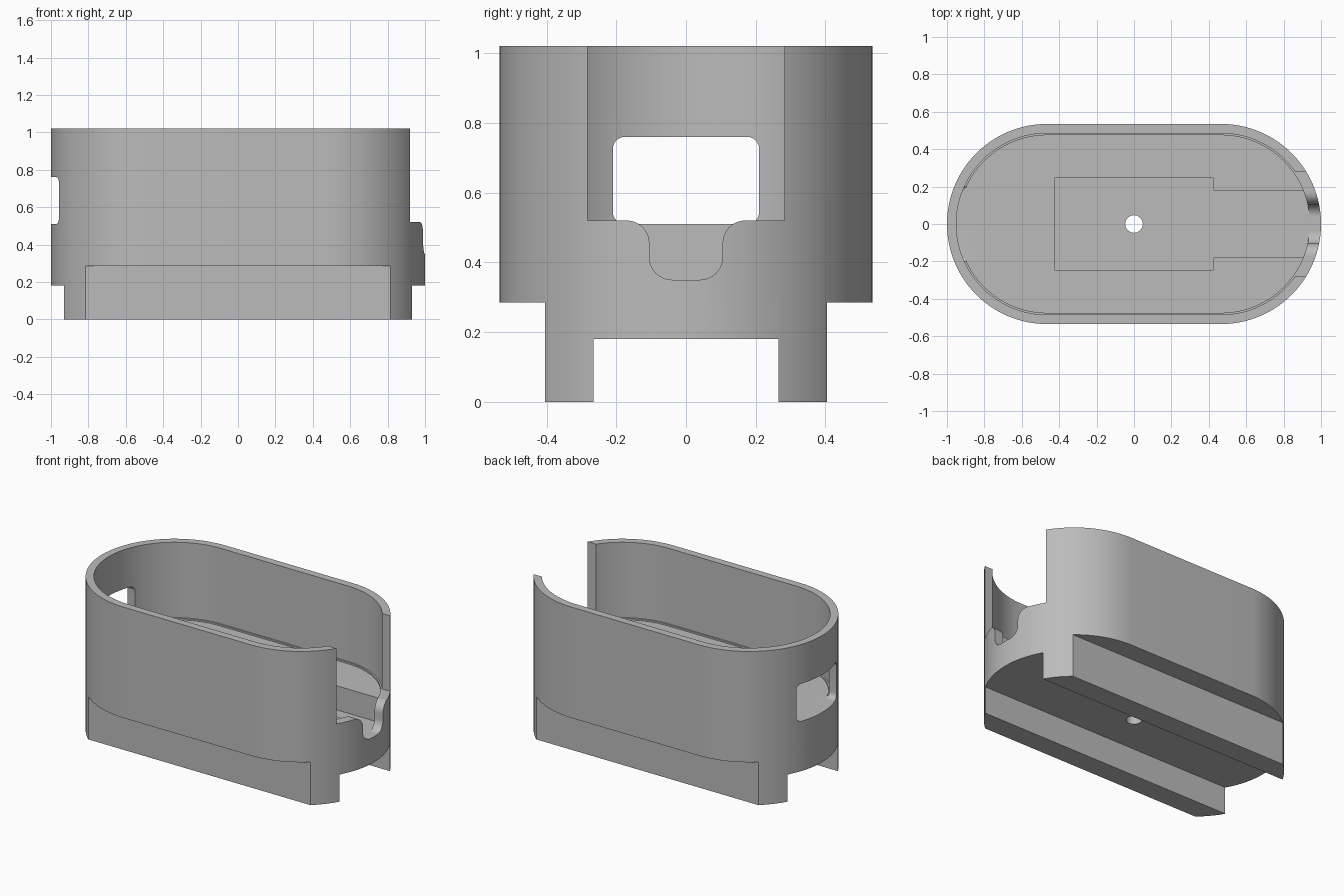
import bpy
import bmesh
from math import sin, cos, pi, asin
from mathutils import Vector

old = bpy.data.objects.get("Cube")
if old:
    bpy.data.objects.remove(old, do_unlink=True)

grey = bpy.data.materials.new("plain_grey")
grey.use_nodes = True
colour = (0.5, 0.5, 0.5, 1)
grey.diffuse_color = colour
grey.node_tree.nodes["Principled BSDF"].inputs["Base Color"].default_value = colour

CENTRE = 0.465      # centre of each rounded end
OUTER = 0.535       # outer end radius
FLOOR = 0.51
POCKET = 0.35


def arc(cx, cy, r, start, end, steps):
    return [(cx + r * cos(start + (end - start) * i / steps),
             cy + r * sin(start + (end - start) * i / steps))
            for i in range(steps + 1)]


def stadium(r):
    return (arc(CENTRE, 0, r, -pi / 2, pi / 2, 48)
            + arc(-CENTRE, 0, r, pi / 2, 3 * pi / 2, 48))


def rect(a0, b0, a1, b1):
    return [(a0, b0), (a1, b0), (a1, b1), (a0, b1)]


def prism(name, outline, lo, hi, axis="z"):
    """Extrude a flat outline, in xy along z or in yz along x."""
    def place(p, d):
        return Vector((p[0], p[1], d)) if axis == "z" else Vector((d, p[0], p[1]))
    bm = bmesh.new()
    face = bm.faces.new([bm.verts.new(place(p, lo)) for p in outline])
    extruded = bmesh.ops.extrude_face_region(bm, geom=[face])
    moved = [v for v in extruded["geom"] if isinstance(v, bmesh.types.BMVert)]
    bmesh.ops.translate(bm, verts=moved, vec=place((0, 0), hi - lo))
    bmesh.ops.recalc_face_normals(bm, faces=bm.faces)
    mesh = bpy.data.meshes.new(name)
    bm.to_mesh(mesh)
    bm.free()
    mesh.materials.append(grey)
    obj = bpy.data.objects.new(name, mesh)
    bpy.context.collection.objects.link(obj)
    return obj


def cut(target, cutter):
    cutter.hide_render = True
    mod = target.modifiers.new("cut", "BOOLEAN")
    mod.operation = "DIFFERENCE"
    mod.solver = "EXACT"
    mod.object = cutter
    bpy.context.view_layer.objects.active = target
    bpy.ops.object.modifier_apply(modifier=mod.name)
    bpy.data.objects.remove(cutter, do_unlink=True)


# Case body, full height before cutting
case = prism("case_body", stadium(OUTER), 0, 1.02)

# Open interior with a slim ledge round the floor
cut(case, prism("cavity", stadium(0.485), 0.52, 1.2))
cut(case, prism("floor_recess", stadium(0.475), FLOOR, 0.8))

# Floor pocket with a channel running to the open end
reach = asin(0.18 / 0.475)
pocket = ([(0.425, -0.18)] + arc(CENTRE, 0, 0.475, -reach, reach, 16)
          + [(0.425, 0.18), (0.425, 0.245), (-0.425, 0.245),
             (-0.425, -0.245), (0.425, -0.245)])
cut(case, prism("floor_pocket", pocket, POCKET, 0.7))

# Underside: central slot and side rebates leave two rails
cut(case, prism("bottom_slot", rect(-0.265, -0.1, 0.265, 0.18), -1.2, 1.2, "x"))
for side in (-1, 1):
    a, b = sorted((side * 0.405, side * 0.7))
    cut(case, prism("side_rebate", rect(a, -0.1, b, 0.285), -1.2, 1.2, "x"))

# Drain hole
cut(case, prism("centre_hole", arc(0, 0, 0.047, 0, 2 * pi, 40)[:-1], 0.1, 0.45))

# Open end: wide notch dropping into a rounded cable opening
half = (arc(0.04, 0.415, 0.065, -pi / 2, 0, 10)
        + arc(0.17, 0.455, 0.065, pi, pi / 2, 10)
        + [(0.282, 0.52), (0.282, 1.2)])
notch = half + [(-y, z) for y, z in reversed(half)]
cut(case, prism("end_notch", notch, 0.8, 1.2, "x"))

# Rounded window in the other end
r = 0.035
window = (arc(0.21 - r, 0.76 - r, r, 0, pi / 2, 8)
          + arc(r - 0.21, 0.76 - r, r, pi / 2, pi, 8)
          + arc(r - 0.21, FLOOR + r, r, pi, 1.5 * pi, 8)
          + arc(0.21 - r, FLOOR + r, r, 1.5 * pi, 2 * pi, 8))
cut(case, prism("end_window", window, -1.2, -0.8, "x"))

# Smooth the curved walls, keep the edges crisp
bpy.ops.object.select_all(action="DESELECT")
case.select_set(True)
bpy.context.view_layer.objects.active = case
bpy.ops.object.shade_smooth_by_angle(angle=pi / 6)
